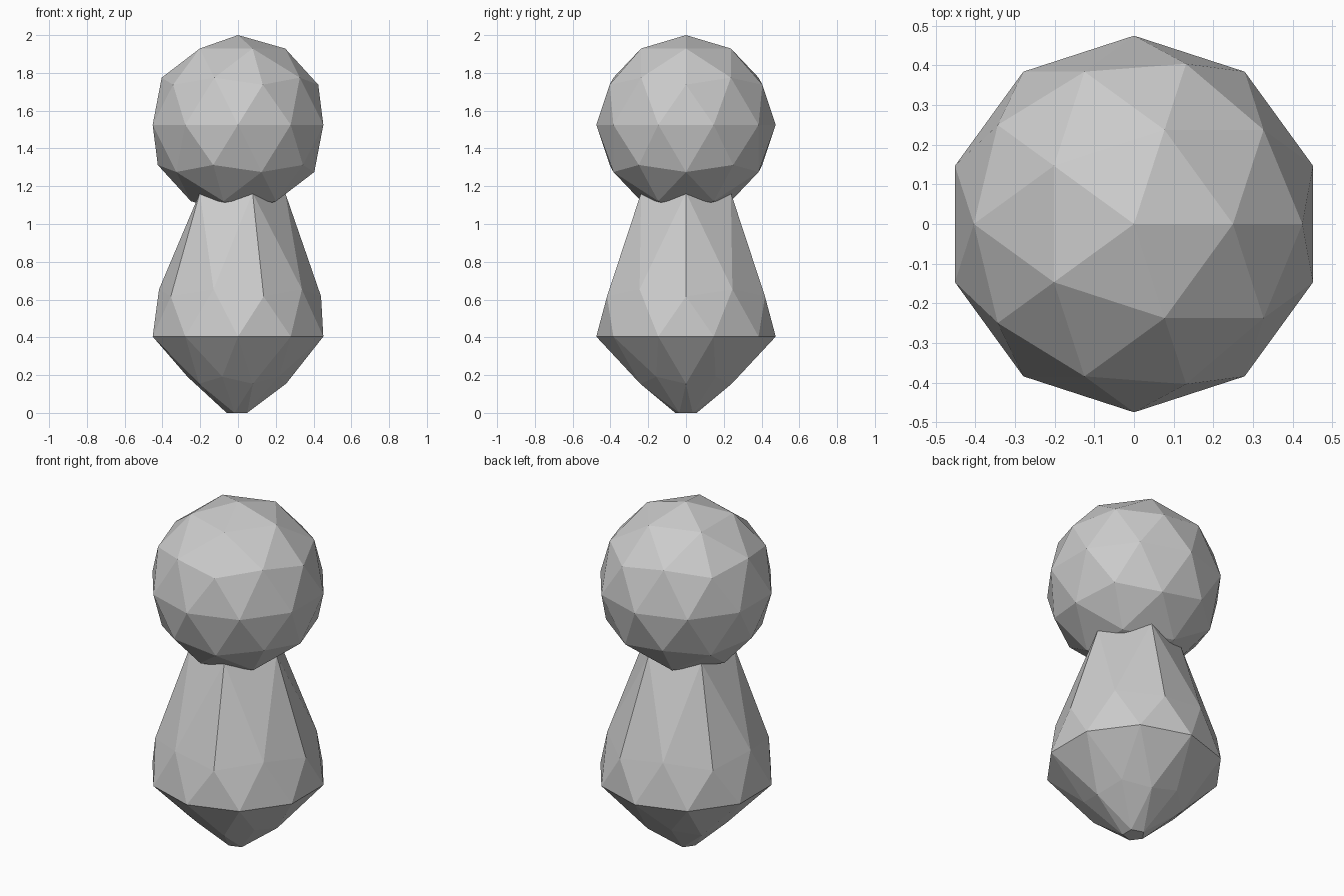
import bpy

if "Cube" in bpy.data.objects:
    bpy.data.objects.remove(bpy.data.objects["Cube"])

R = 0.475


def faceted_ball(name, z):
    bpy.ops.mesh.primitive_ico_sphere_add(subdivisions=2, radius=R, location=(0, 0, z))
    ob = bpy.context.object
    ob.name = name
    return ob


# Round head
faceted_ball("head", 2 - R)

# Pear-shaped body: same ball, with its rings scaled and the neck pulled up
body = faceted_ball("body", 0.404)
for v in body.data.vertices:
    h = v.co.z / R
    if h > 0.7:            # neck ring and hidden tip inside the head
        s, lift = 1.0, 0.357
    elif h > 0.2:          # upper flank
        s, lift = 1.035, 0.0
    elif h > -0.2:         # widest ring
        s, lift = 1.0, 0.0
    elif h > -0.7:         # lower taper
        s, lift = 0.63, 0.0
    else:                  # small flat foot
        s, lift = 0.24, 0.0
    v.co.x *= s
    v.co.y *= s
    v.co.z = max(v.co.z + lift, -0.404)
